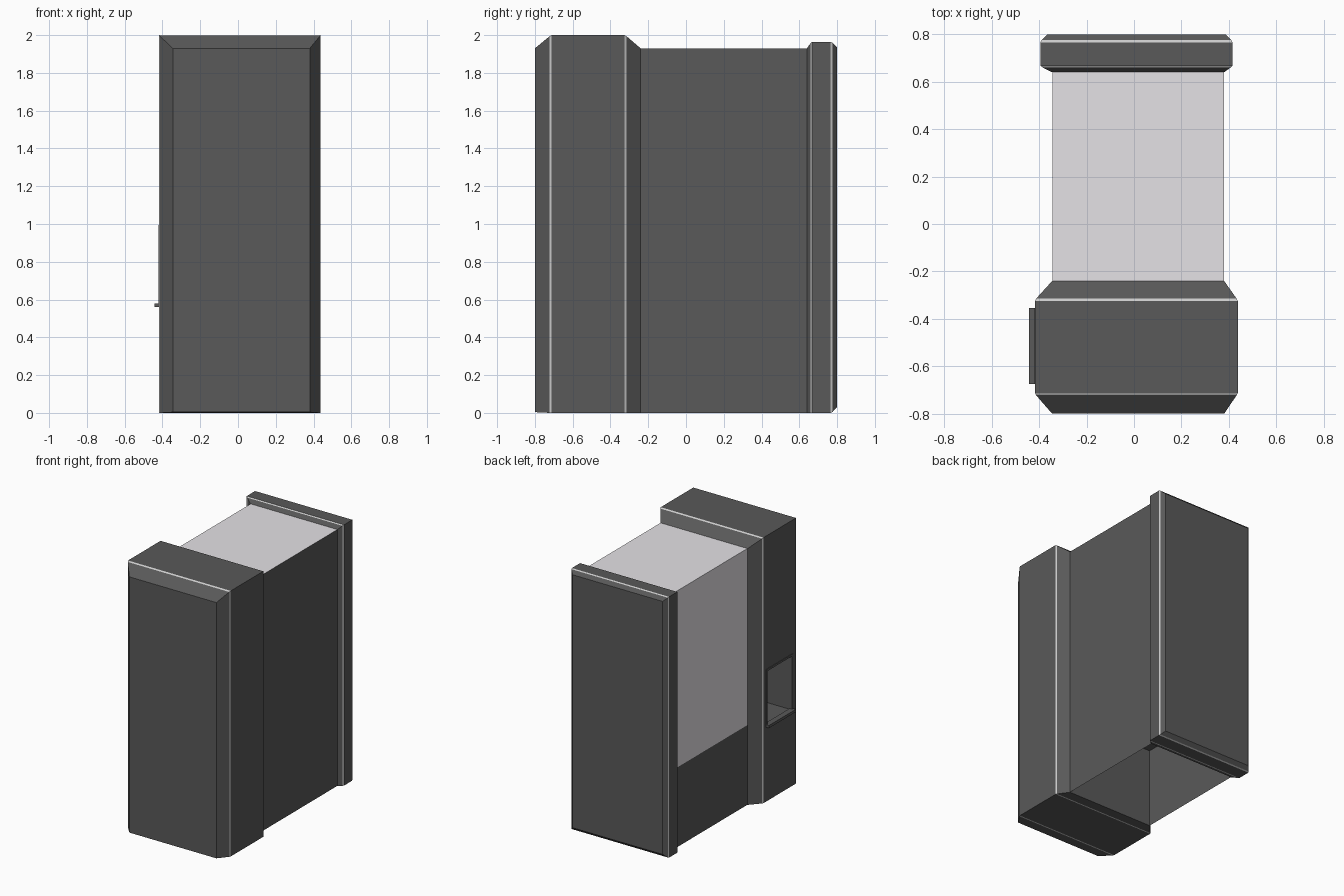
import bpy

if "Cube" in bpy.data.objects:
    bpy.data.objects.remove(bpy.data.objects["Cube"])


def material(name, rgb):
    m = bpy.data.materials.new(name)
    m.diffuse_color = (*rgb, 1)
    m.use_nodes = True
    m.node_tree.nodes["Principled BSDF"].inputs["Base Color"].default_value = m.diffuse_color
    return m


DARK = material("dark_metal", (0.1, 0.1, 0.1))
LIGHT = material("light_trim", (0.8, 0.8, 0.8))
GLASS = material("window", (0.78, 0.76, 0.79))


def mesh_object(name, verts, faces, mats, indices=None):
    me = bpy.data.meshes.new(name)
    me.from_pydata(verts, [], faces)
    for m in mats:
        me.materials.append(m)
    for p, i in zip(me.polygons, indices or []):
        p.material_index = i
    ob = bpy.data.objects.new(name, me)
    bpy.context.collection.objects.link(ob)
    return ob


def loft(name, rings, bands=(), mats=(DARK, LIGHT)):
    """Stack rectangles (y, x0, x1, z0, z1) along y; bands are trim segments."""
    verts, faces, idx = [], [(0, 1, 2, 3)], [0]
    for y, x0, x1, z0, z1 in rings:
        verts += [(x0, y, z0), (x1, y, z0), (x1, y, z1), (x0, y, z1)]
    for s in range(len(rings) - 1):
        a, b = 4 * s, 4 * s + 4
        for k in range(4):
            n = (k + 1) % 4
            faces.append((a + k, b + k, b + n, a + n))
            idx.append(1 if s in bands else 0)
    e = 4 * len(rings) - 4
    faces.append((e + 3, e + 2, e + 1, e))
    idx.append(0)
    return mesh_object(name, verts, faces, mats, idx)


def box(name, x, y, z, mat=DARK):
    return loft(name, [(y[0], *x, *z), (y[1], *x, *z)], mats=(mat,))


# Front block with chamfered front and back rims and light edge trim
front = loft("front_block", [
    (-0.80, -0.345, 0.38, 0.004, 1.93),
    (-0.722, -0.413, 0.433, 0, 1.994),
    (-0.712, -0.418, 0.438, 0, 2.0),
    (-0.325, -0.418, 0.438, 0, 2.0),
    (-0.315, -0.413, 0.433, 0, 1.994),
    (-0.24, -0.345, 0.38, 0, 1.93)], bands=(1, 3))

# Recess in the left side of the front block
cutter = box("bay_cutter", (-0.6, 0.1), (-0.66, -0.37), (0.575, 0.985))
cutter.hide_render = True
cutter.hide_set(True)
cut = front.modifiers.new("bay", 'BOOLEAN')
cut.operation = 'DIFFERENCE'
cut.solver = 'EXACT'
cut.object = cutter

# Protruding sill and slim frame around the recess
box("bay_sill", (-0.443, -0.40), (-0.675, -0.355), (0.56, 0.58))
FX = (-0.422, -0.40)
box("bay_frame_top", FX, (-0.675, -0.355), (0.98, 0.995))
for tag, y in (("front", -0.675), ("back", -0.37)):
    box("bay_frame_" + tag, FX, (y, y + 0.015), (0.58, 0.98))

# Back plate
loft("back_plate", [
    (0.64, -0.345, 0.38, 0, 1.93),
    (0.660, -0.385, 0.408, 0, 1.958),
    (0.668, -0.395, 0.415, 0, 1.964),
    (0.765, -0.395, 0.415, 0, 1.964),
    (0.775, -0.391, 0.411, 0.004, 1.96),
    (0.80, -0.365, 0.385, 0.03, 1.935)], bands=(1, 3))

# Middle body: thin panels, open at the bottom
X0, X1, Y0, Y1, ZM, ZT = -0.343, 0.38, -0.24, 0.64, 0.60, 1.93


def panel(name, corners, mat):
    return mesh_object(name, corners, [(0, 1, 2, 3)], [mat])


panel("right_panel", [(X1, Y0, 0), (X1, Y1, 0), (X1, Y1, ZT), (X1, Y0, ZT)], DARK)
panel("left_lower_panel", [(X0, Y1, 0), (X0, Y0, 0), (X0, Y0, ZM), (X0, Y1, ZM)], DARK)
panel("left_window", [(X0, Y1, ZM), (X0, Y0, ZM), (X0, Y0, ZT), (X0, Y1, ZT)], GLASS)
panel("top_window", [(X0, Y0, ZT), (X1, Y0, ZT), (X1, Y1, ZT), (X0, Y1, ZT)], GLASS)
panel("inner_floor", [(X0, Y1, ZM), (X1, Y1, ZM), (X1, Y0, ZM), (X0, Y0, ZM)], DARK)
